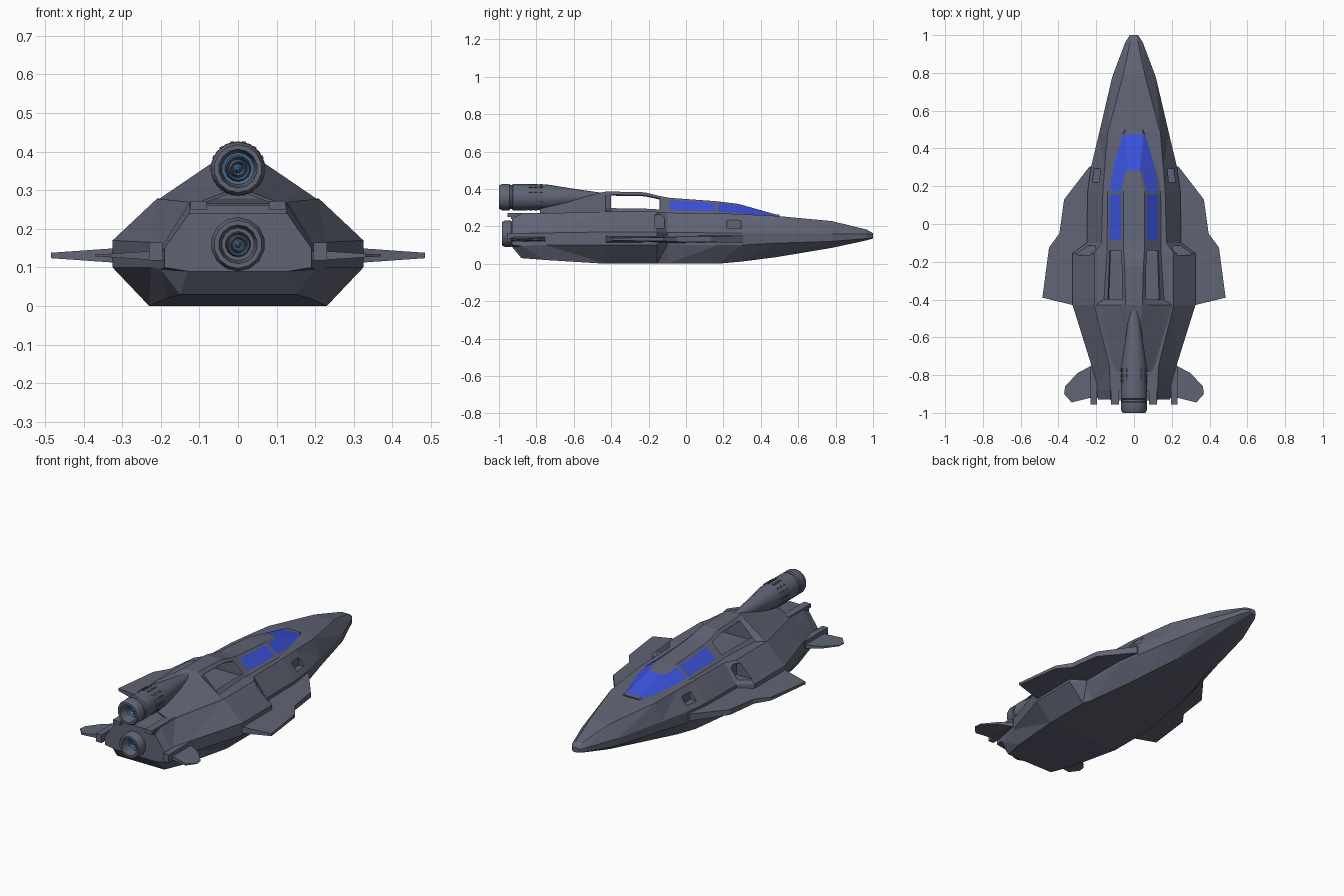
import bpy, bmesh, math
from mathutils import Vector

if "Cube" in bpy.data.objects:
    bpy.data.objects.remove(bpy.data.objects["Cube"])


def material(name, rgb):
    m = bpy.data.materials.new(name)
    m.diffuse_color = (*rgb, 1)
    m.use_nodes = True
    m.node_tree.nodes["Principled BSDF"].inputs["Base Color"].default_value = m.diffuse_color
    return m


HULL = material("slate hull", (0.118, 0.128, 0.178))
GLASS = material("blue glass", (0.045, 0.085, 0.72))
CORE = material("engine core blue", (0.06, 0.15, 0.27))


def finish(name, bm, mats=(HULL,)):
    bmesh.ops.recalc_face_normals(bm, faces=bm.faces)
    me = bpy.data.meshes.new(name)
    bm.to_mesh(me)
    bm.free()
    ob = bpy.data.objects.new(name, me)
    bpy.context.collection.objects.link(ob)
    for m in mats:
        me.materials.append(m)
    return ob


def apply_modifiers(ob):
    dg = bpy.context.evaluated_depsgraph_get()
    new = bpy.data.meshes.new_from_object(ob.evaluated_get(dg))
    ob.modifiers.clear()
    ob.data = new


def box(name, x0, x1, y0, y1, z0, z1):
    bm = bmesh.new()
    bmesh.ops.create_cube(bm, size=1)
    for v in bm.verts:
        v.co = ((x0 + x1) / 2 + v.co.x * (x1 - x0),
                (y0 + y1) / 2 + v.co.y * (y1 - y0),
                (z0 + z1) / 2 + v.co.z * (z1 - z0))
    return finish(name, bm)


def plate(name, outline, z, thick):
    """Flat fin from an (x, y) outline; thick(x) gives its half thickness."""
    bm = bmesh.new()
    top = [bm.verts.new((x, y, z + thick(x))) for x, y in outline]
    low = [bm.verts.new((x, y, z - thick(x))) for x, y in outline]
    bm.faces.new(top)
    bm.faces.new(low[::-1])
    for i in range(len(top)):
        j = (i + 1) % len(top)
        bm.faces.new((top[i], low[i], low[j], top[j]))
    return finish(name, bm)


def lathe(name, rings, z, mats=(HULL,), n=14):
    """Revolve (y, radius, material) rings round a y axis at height z."""
    bm = bmesh.new()
    loops = [[bm.verts.new((r * math.sin(2 * math.pi * i / n), y,
                            z + r * math.cos(2 * math.pi * i / n)))
              for i in range(n)] for y, r, _ in rings]
    for (a, b, ring) in zip(loops, loops[1:], rings[1:]):
        for i in range(n):
            f = bm.faces.new((a[i], a[(i + 1) % n], b[(i + 1) % n], b[i]))
            f.material_index = ring[2]
    bm.faces.new(loops[0])
    bm.faces.new(loops[-1]).material_index = rings[-1][2]
    ob = finish(name, bm, mats)
    bpy.context.view_layer.objects.active = ob
    ob.select_set(True)
    bpy.ops.object.shade_smooth_by_angle(angle=math.radians(28))
    ob.select_set(False)
    return ob


# Hull: y, bottom x/z, side x, side low z, side high z, shoulder x/z
stations = [
    (1.0, .01, .135, .022, .14, .155, .012, .163),
    (.965, .02, .125, .045, .135, .16, .02, .183),
    (.78, .06, .085, .115, .12, .16, .06, .228),
    (.48, .11, .035, .185, .11, .162, .14, .256),
    (.30, .155, .012, .228, .10, .163, .155, .265),
    (.17, .18, 0, .246, .10, .165, .165, .27),
    (-.10, .215, 0, .25, .10, .168, .172, .273),
    (-.155, .23, 0, .325, .10, .17, .21, .278),
    (-.43, .23, 0, .325, .10, .17, .21, .278),
    (-.75, .185, .02, .225, .10, .165, .13, .27),
    (-.88, .15, .03, .20, .095, .15, .125, .265),
    (-.93, .13, .09, .19, .10, .15, .12, .25)]
bm = bmesh.new()
loops = []
for y, xb, zb, xs, zl, zu, xh, zh in stations:
    half = [(xb, zb), (xs, zl), (xs, zu), (xh, zh)]
    loops.append([bm.verts.new((x, y, z)) for x, z in half] +
                 [bm.verts.new((-x, y, z)) for x, z in half[::-1]])
for a, b in zip(loops, loops[1:]):
    for i in range(8):
        j = (i + 1) % 8
        bm.faces.new((a[i], a[j], b[j], b[i]))
bm.faces.new(loops[0])
bm.faces.new(loops[-1])
bmesh.ops.triangulate(bm, faces=[f for f in bm.faces if len(f.verts) == 4])
hull = finish("hull", bm)

# Intake pockets cut in both flanks
cutters = []
for s in (-1, 1):
    for x0, x1, y0, y1, z0, z1 in ((.18, .30, .22, .295, .188, .235),
                                   (.205, .36, -.165, -.115, .19, .262)):
        a, b = sorted((s * x0, s * x1))
        c = box("intake_cutter", a, b, y0, y1, z0, z1)
        c.hide_render = True
        cutters.append(c)
        mod = hull.modifiers.new("intake", 'BOOLEAN')
        mod.object, mod.operation, mod.solver = c, 'DIFFERENCE', 'EXACT'
apply_modifiers(hull)
for c in cutters:
    bpy.data.objects.remove(c)

# Cabin: y, base x/z, roof x/z, then the kind of panel behind each station
cabin = [
    (.50, .05, .248, .045, .262, "hull"),
    (.475, .065, .25, .05, .265, "screen"),
    (.28, .137, .256, .03, .32, "glass"),
    (.175, .148, .265, .055, .333, "hull"),
    (.155, .148, .265, .055, .335, "glass"),
    (-.085, .148, .268, .055, .352, "hull"),
    (-.14, .15, .27, .055, .362, "open"),
    (-.22, .155, .27, .05, .382, "open"),
    (-.40, .165, .272, .045, .386, "hull"),
    (-.43, .208, .275, .045, .386, "hull"),
    (-.78, .122, .262, .02, .30, "hull")]
bm = bmesh.new()
loops = []
for y, xb, zb, xr, zr, _ in cabin:
    half = [(xb + (xr - xb) * t, zb + (zr - zb) * t) for t in (0, .22, .86, 1)]
    loops.append([bm.verts.new((x, y, z)) for x, z in half] +
                 [bm.verts.new((-x, y, z)) for x, z in half[::-1]])
for a, b, st in zip(loops, loops[1:], cabin):
    for i in range(7):
        window = i in (1, 5)
        if st[5] == "open" and window:
            continue
        f = bm.faces.new((a[i], b[i], b[i + 1], a[i + 1]))
        if (st[5] == "glass" and window) or (st[5] == "screen" and 1 <= i <= 5):
            f.material_index = 1
shell = finish("cabin", bm, (HULL, GLASS))
solid = shell.modifiers.new("thickness", 'SOLIDIFY')
solid.thickness = .008
solid.offset = -1
apply_modifiers(shell)

# Bulkheads closing the cabin on both sides of the open bay
for name, k in (("front_bulkhead", 6), ("rear_bulkhead", 8)):
    y, xb, zb, xr, zr, _ = cabin[k]
    bm = bmesh.new()
    bm.faces.new([bm.verts.new(p) for p in ((-xb, y, zb), (xb, y, zb),
                                            (xr, y, zr), (-xr, y, zr))])
    finish(name, bm)

# Wings, tail fins and their mounts
wing = [(.18, .31), (.235, .305), (.37, .13), (.395, -.05), (.45, -.125),
        (.485, -.39), (.32, -.43), (.18, -.43)]
fin = [(.19, -.75), (.225, -.75), (.30, -.79), (.365, -.86), (.37, -.90),
       (.33, -.945), (.23, -.92), (.19, -.92)]
for s, side in ((-1, "left"), (1, "right")):
    plate(side + "_wing", [(s * x, y) for x, y in wing], .131,
          lambda x: .02 - .013 * max(0, abs(x) - .30) / .185)
    plate(side + "_tail_fin", [(s * x, y) for x, y in fin], .131,
          lambda x: .012 - .01 * max(0, abs(x) - .22) / .15)
    a, b = sorted((s * .195, s * .23))
    box(side + "_fin_mount", a, b, -.955, -.75, .118, .165)
    a, b = sorted((s * .08, s * .123))
    box(side + "_deck_rail", a, b, -.955, -.75, .25, .272)
box("engine_deck", -.125, .125, -.935, -.78, .238, .262)


# Engines: outer shell, lip, hollow nozzle and stepped core
def nozzle(back):
    return [(back, .062, 0), (back, .05, 0), (back + .06, .042, 0),
            (back + .062, .034, 1), (back + .035, .030, 0),
            (back + .062, .024, 1), (back + .035, .018, 0),
            (back + .062, .012, 1), (back + .04, .004, 1)]


lathe("upper_engine", [(-.42, .018, 0), (-.47, .026, 0), (-.60, .045, 0),
                       (-.745, .068, 0), (-.90, .071, 0), (-.925, .071, 0),
                       (-.93, .064, 0), (-.94, .064, 0), (-.945, .07, 0),
                       (-.985, .07, 0)] + nozzle(-1.0), .356, (HULL, CORE))
lathe("lower_engine", [(-.88, .06, 0), (-.925, .06, 0), (-.935, .07, 0),
                       (-.97, .07, 0)] + nozzle(-.985), .16, (HULL, CORE))

# Cooling vents round the upper engine
bm = bmesh.new()
for row in range(3):
    for k in range(14):
        a = 2 * math.pi * (k + .5) / 14
        c = Vector((.069 * math.sin(a), -.775 - .028 * row, .356 + .069 * math.cos(a)))
        vs = bmesh.ops.create_cube(bm, size=1)["verts"]
        for v in vs:
            t, u, r = v.co.x * .010, v.co.y * .018, v.co.z * .006
            v.co = c + Vector((t * math.cos(a) + r * math.sin(a), u,
                               -t * math.sin(a) + r * math.cos(a)))
finish("engine_vents", bm)
